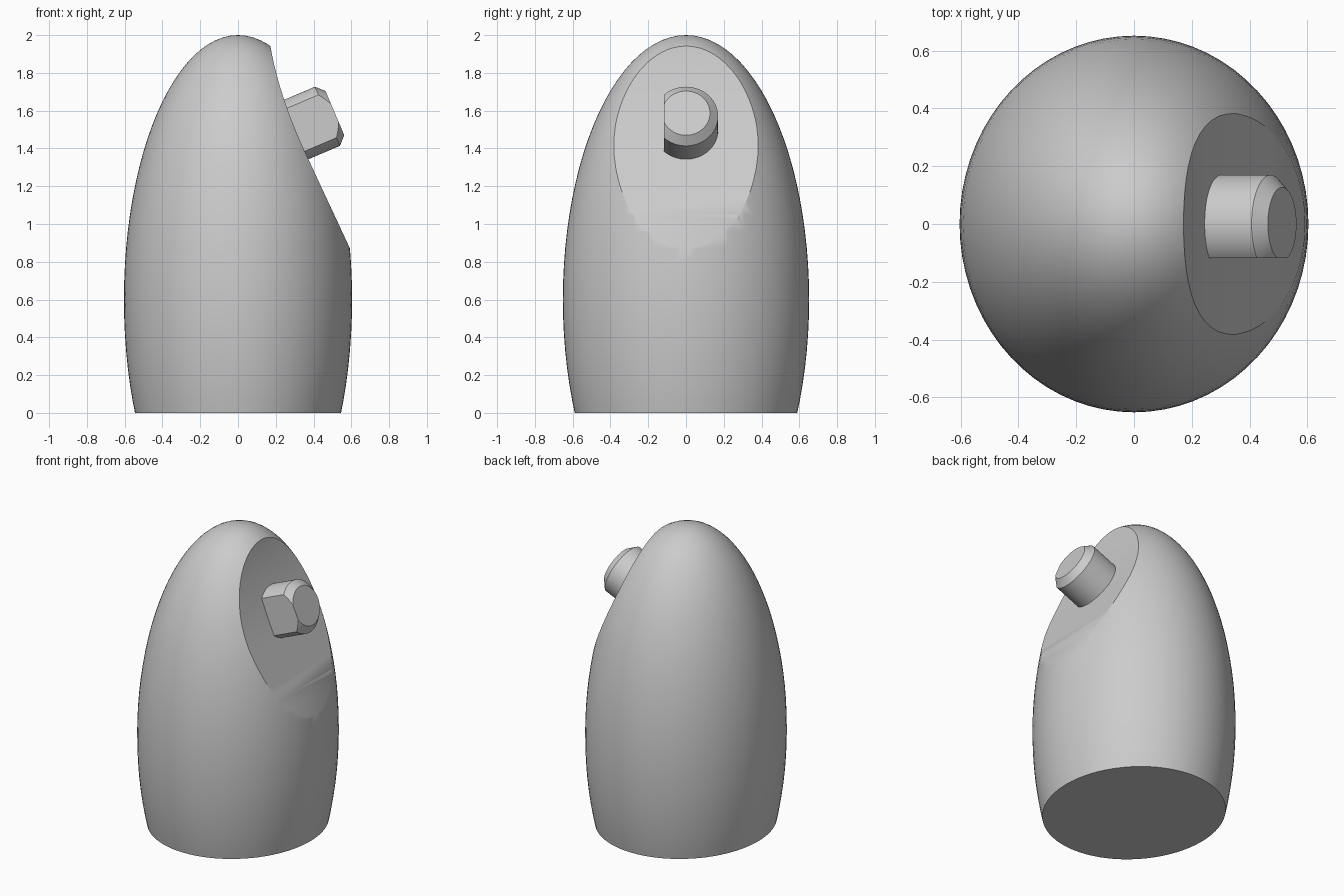
import bpy, bmesh, math
from mathutils import Matrix, Vector

if "Cube" in bpy.data.objects:
    bpy.data.objects.remove(bpy.data.objects["Cube"], do_unlink=True)

grey = bpy.data.materials.new("light grey")
grey.use_nodes = True
colour = (0.6, 0.6, 0.6, 1)
grey.diffuse_color = colour
grey.node_tree.nodes["Principled BSDF"].inputs["Base Color"].default_value = colour


def add_object(name, bm):
    bmesh.ops.recalc_face_normals(bm, faces=bm.faces)
    mesh = bpy.data.meshes.new(name)
    bm.to_mesh(mesh)
    bm.free()
    mesh.materials.append(grey)
    obj = bpy.data.objects.new(name, mesh)
    bpy.context.collection.objects.link(obj)
    return obj


def slice_off(bm, point, normal):
    """Cut away the side the normal points to and cap the opening."""
    geom = bm.verts[:] + bm.edges[:] + bm.faces[:]
    cut = bmesh.ops.bisect_plane(bm, geom=geom, plane_co=point, plane_no=normal,
                                 clear_outer=True)["geom_cut"]
    edges = [e for e in cut if isinstance(e, bmesh.types.BMEdge)]
    bmesh.ops.contextual_create(bm, geom=edges)


def shade(obj):
    bpy.ops.object.select_all(action="DESELECT")
    bpy.context.view_layer.objects.active = obj
    obj.select_set(True)
    bpy.ops.object.shade_smooth_by_angle(angle=math.radians(30))


# Body: tall ellipsoid with a flat base
bm = bmesh.new()
bmesh.ops.create_uvsphere(bm, u_segments=72, v_segments=48, radius=1)
bmesh.ops.transform(bm, verts=bm.verts, matrix=Matrix.Translation((0, 0, 0.6))
                    @ Matrix.Diagonal((0.604, 0.652, 1.4, 1)))
slice_off(bm, (0, 0, 0), (0, 0, -1))
body = add_object("body", bm)

# Scoop cutter: side profile, curved at the top and straight below
a, b, c = Vector((0.17, 1.95)), Vector((0.216, 1.68)), Vector((0.36, 1.37))
profile = [Vector((0.13, 2.2))]
for i in range(13):
    t = i / 12
    profile.append(a * (1 - t) ** 2 + b * 2 * t * (1 - t) + c * t * t)
slope = Vector((0.466, -1))
profile += [c + slope * 0.08 * i for i in range(1, 10)]
profile += [Vector((1.2, 0.65)), Vector((1.2, 2.2))]
bm = bmesh.new()
face = bm.faces.new([bm.verts.new((p.x, -1, p.y)) for p in profile])
side = bmesh.ops.extrude_face_region(bm, geom=[face])["geom"]
bmesh.ops.translate(bm, vec=(0, 2, 0),
                    verts=[v for v in side if isinstance(v, bmesh.types.BMVert)])
cutter = add_object("scoop_cutter", bm)
cutter.hide_render = True

bpy.context.view_layer.objects.active = body
scoop = body.modifiers.new("scoop", "BOOLEAN")
scoop.operation = "DIFFERENCE"
scoop.solver = "EXACT"
scoop.object = cutter
bpy.ops.object.modifier_apply(modifier=scoop.name)
bpy.data.objects.remove(cutter, do_unlink=True)
shade(body)

# Knob: chamfered round peg with one flat side, tilted upwards
length = 0.35
bm = bmesh.new()
bmesh.ops.create_cone(bm, cap_ends=True, segments=64, radius1=0.17, radius2=0.17,
                      depth=length)
bmesh.ops.translate(bm, verts=bm.verts, vec=(0, 0, -length / 2))
rim = [e for e in bm.edges if all(v.co.z > -0.01 for v in e.verts)]
bmesh.ops.bevel(bm, geom=rim, offset=0.043, segments=1, affect="EDGES")
slice_off(bm, (0, -0.117, 0), (0, -1, 0))
bmesh.ops.transform(bm, verts=bm.verts, matrix=Matrix.Translation((0.513, 0, 1.587))
                    @ Matrix.Rotation(math.radians(67), 4, "Y"))
shade(add_object("knob", bm))
